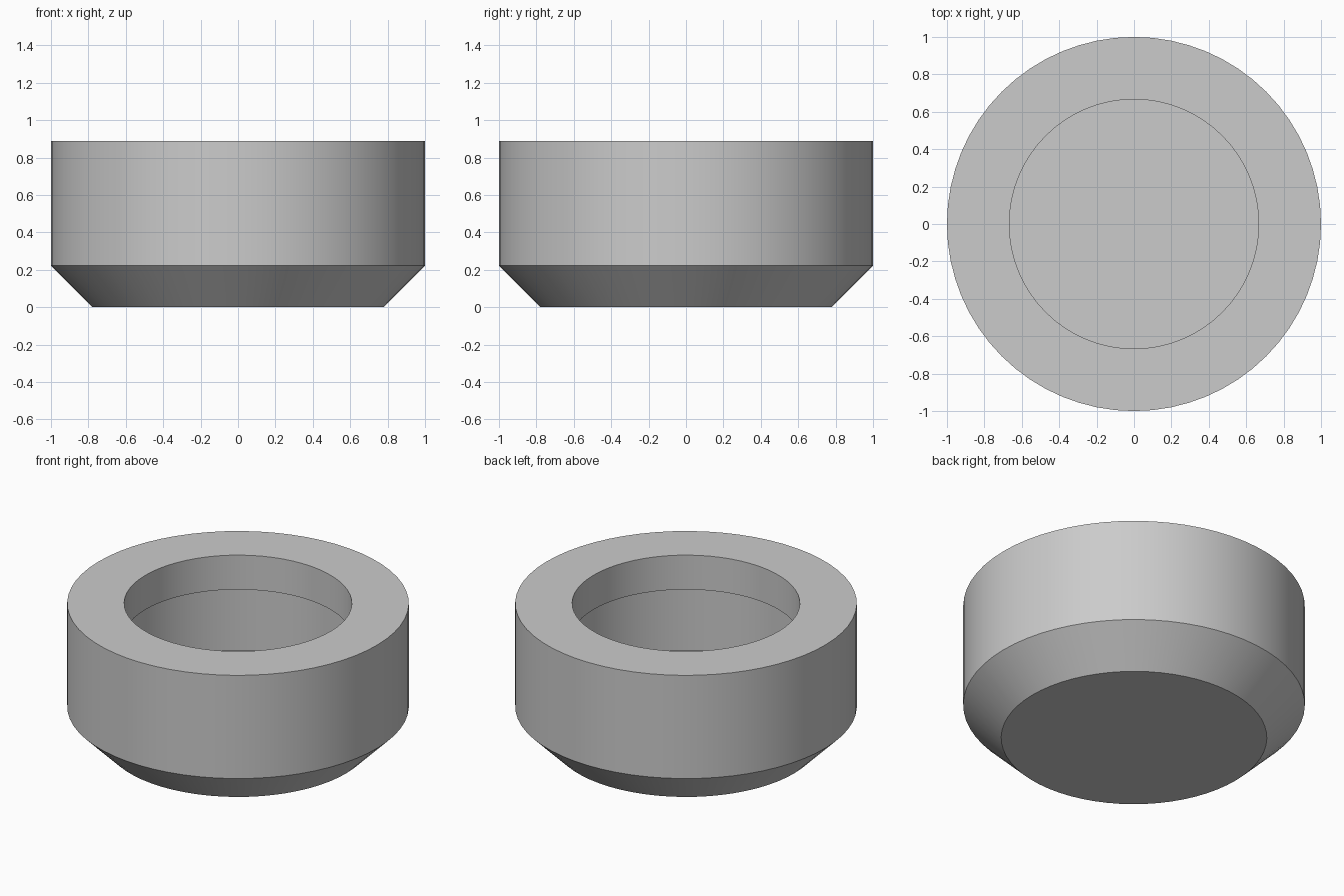
import bpy, bmesh, math

cube = bpy.data.objects.get("Cube")
if cube:
    bpy.data.objects.remove(cube, do_unlink=True)

grey = bpy.data.materials.new("plain grey")
grey.use_nodes = True
colour = (0.6, 0.6, 0.6, 1)
grey.diffuse_color = colour
grey.node_tree.nodes["Principled BSDF"].inputs["Base Color"].default_value = colour

UNIT = 1 / 9
SEGMENTS = 64

# Half section (radius, height): chamfered foot, outer wall, rim,
# overhanging lip, wider cavity and flat cavity floor
profile = [(7, 0), (9, 2), (9, 8), (6, 8), (6, 6), (7, 6), (7, 2)]

bm = bmesh.new()
rings = []
for r, z in profile:
    angles = [2 * math.pi * i / SEGMENTS for i in range(SEGMENTS)]
    rings.append([bm.verts.new((r * UNIT * math.cos(a), r * UNIT * math.sin(a), z * UNIT))
                  for a in angles])

# Walls between neighbouring rings
for low, high in zip(rings, rings[1:]):
    for i in range(SEGMENTS):
        j = (i + 1) % SEGMENTS
        bm.faces.new((low[i], low[j], high[j], high[i]))

# Underside and cavity floor
bm.faces.new(rings[0][::-1])
bm.faces.new(rings[-1])
bmesh.ops.recalc_face_normals(bm, faces=bm.faces)

mesh = bpy.data.meshes.new("hollow_cap")
bm.to_mesh(mesh)
bm.free()
mesh.materials.append(grey)
cap = bpy.data.objects.new("hollow_cap", mesh)
bpy.context.collection.objects.link(cap)

# Smooth round walls with crisp rims
bpy.ops.object.select_all(action="DESELECT")
cap.select_set(True)
bpy.context.view_layer.objects.active = cap
bpy.ops.object.shade_smooth_by_angle(angle=math.radians(30))
